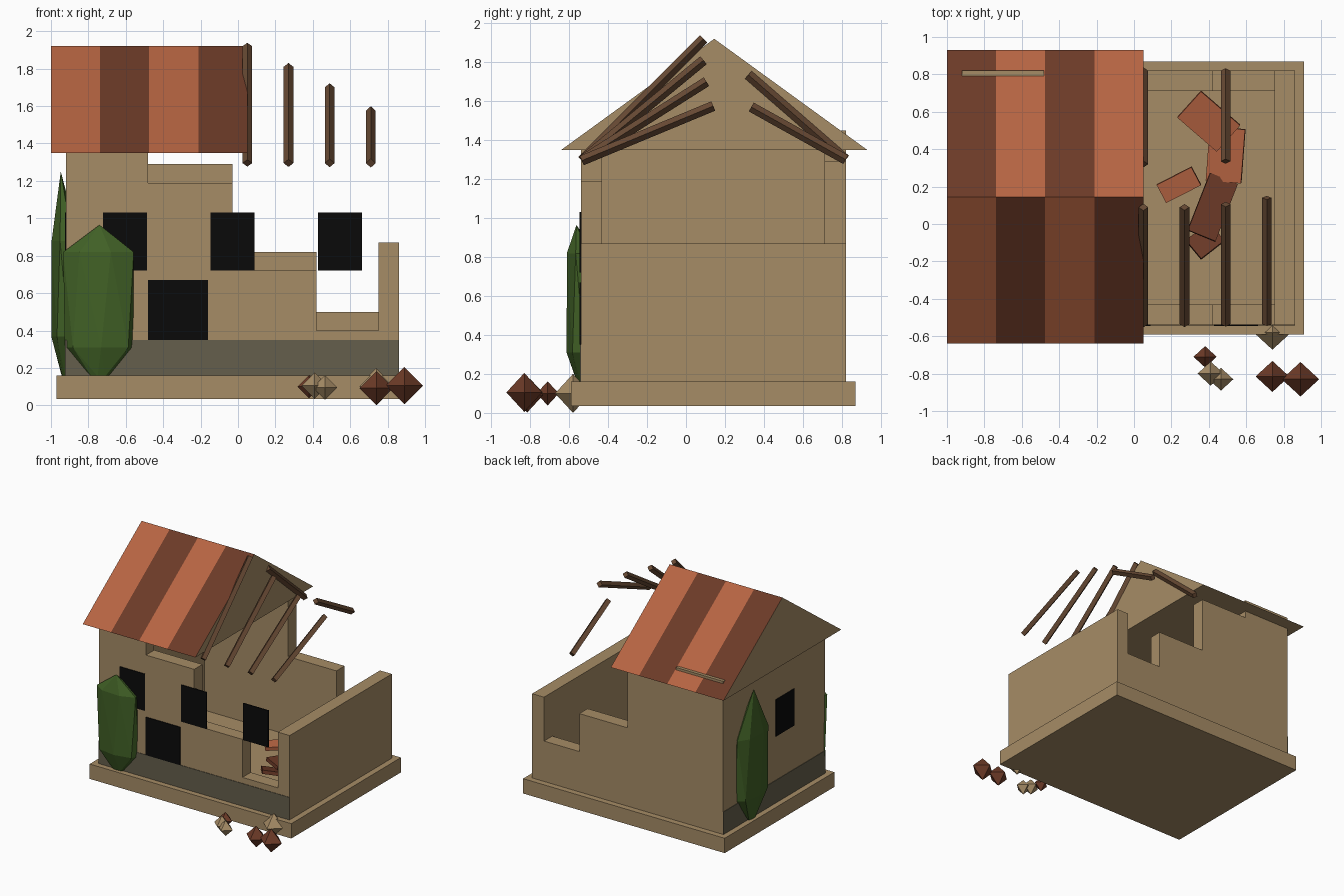
import bpy, bmesh, math
from mathutils import Vector, Matrix

if "Cube" in bpy.data.objects:
    bpy.data.objects.remove(bpy.data.objects["Cube"])


def material(name, rgb):
    lin = [((c / 255 + 0.055) / 1.055) ** 2.4 if c > 10 else c / 255 / 12.92 for c in rgb]
    m = bpy.data.materials.new(name)
    m.use_nodes = True
    m.diffuse_color = (*lin, 1)
    m.node_tree.nodes["Principled BSDF"].inputs["Base Color"].default_value = (*lin, 1)
    return m


TAN = material("tan plaster", (166, 140, 102))
STONE = material("grey stone", (101, 95, 76))
LIGHT = material("light roof tile", (182, 100, 66))
DARK = material("dark roof tile", (108, 58, 39))
WOOD = material("charred wood", (104, 74, 52))
LEAF = material("ivy green", (65, 97, 38))
BLACK = material("black opening", (10, 10, 10))


def finish(name, bm, *mats):
    bmesh.ops.recalc_face_normals(bm, faces=bm.faces)
    me = bpy.data.meshes.new(name)
    bm.to_mesh(me)
    bm.free()
    for m in mats:
        me.materials.append(m)
    ob = bpy.data.objects.new(name, me)
    bpy.context.collection.objects.link(ob)
    return ob


def box(name, x, y, z, mat):
    bm = bmesh.new()
    size = [b - a for a, b in (x, y, z)]
    mid = [(a + b) / 2 for a, b in (x, y, z)]
    bmesh.ops.create_cube(bm, size=1, matrix=Matrix.Translation(mid) @ Matrix.Diagonal((*size, 1)))
    return finish(name, bm, mat)


def stepped_wall(name, y, tops):
    # Outline in x/z, one flat top per section, extruded through the thickness
    edges = [X0, -0.48, -0.03, 0.42, X1 - T]
    outline = [(X0, Z0)]
    for a, b, h in zip(edges, edges[1:], tops):
        outline += [(a, h), (b, h)]
    outline.append((edges[-1], Z0))
    bm = bmesh.new()
    face = bm.faces.new([bm.verts.new((x, y, z)) for x, z in outline])
    ext = bmesh.ops.extrude_face_region(bm, geom=[face])["geom"]
    verts = [g for g in ext if isinstance(g, bmesh.types.BMVert)]
    bmesh.ops.translate(bm, verts=verts, vec=(0, T, 0))
    return finish(name, bm, TAN)


# Base slab and ruined walls
X0, X1, Y0, Y1, Z0, T = -0.92, 0.86, -0.54, 0.82, 0.16, 0.11
box("base_slab", (-0.97, 0.91), (-0.59, 0.87), (0.035, Z0), TAN)
front_tops = [1.35, 1.19, 0.72, 0.40]
stepped_wall("front_wall", Y0, front_tops)
stepped_wall("back_wall", Y1 - T, [h + 0.10 for h in front_tops])
box("right_end_wall", (X0, X0 + T), (Y0 + T, Y1 - T), (Z0, 1.35), TAN)
box("left_end_wall", (X1 - T, X1), (Y0, Y1), (Z0, 0.87), TAN)

# Stone footing bands
box("front_footing", (X0, X1), (Y0 - 0.004, Y0 + 0.002), (Z0, 0.35), STONE)
box("end_footing", (X0 - 0.004, X0 + 0.002), (Y0, Y1), (Z0, 0.35), STONE)

# Door and windows
for i, x in enumerate((-0.605, -0.03, 0.545)):
    box(f"front_window_{i + 1}", (x - 0.118, x + 0.118), (-0.546, -0.537), (0.72, 1.03), BLACK)
box("door", (-0.48, -0.16), (-0.546, -0.537), (0.35, 0.67), BLACK)
box("end_window", (-0.926, -0.917), (-0.12, 0.12), (0.72, 1.03), BLACK)

# Solid gable roof, tile stripes alternating along x and swapped on the back
R0, R1, EAVE, RIDGE, MID, HALF = -1.0, 0.05, 1.35, 1.92, 0.145, 0.785
bm = bmesh.new()
section = [(MID - HALF, EAVE), (MID, RIDGE), (MID + HALF, EAVE)]
rows = [[bm.verts.new((R0 + (R1 - R0) * i / 4, y, z)) for y, z in section] for i in range(5)]
bm.faces.new(rows[0])
bm.faces.new(rows[-1])
for i, (a, b) in enumerate(zip(rows, rows[1:])):
    for s in range(3):
        t = (s + 1) % 3
        f = bm.faces.new((a[s], a[t], b[t], b[s]))
        f.material_index = 0 if s == 2 else 1 + (i + s) % 2
finish("gable_roof", bm, TAN, LIGHT, DARK)


# Exposed rafters: square bars set on edge
def rafter(name, x, foot, head):
    a, b = Vector((x, *foot)), Vector((x, *head))
    rot = (b - a).to_track_quat("Z", "X").to_matrix().to_4x4()
    bm = bmesh.new()
    bmesh.ops.create_cone(bm, segments=4, radius1=0.026, radius2=0.026, depth=(b - a).length,
                          cap_ends=True, matrix=Matrix.Translation((a + b) / 2) @ rot)
    finish(name, bm, WOOD)


heads = [(0.09, 1.92), (0.09, 1.81), (0.105, 1.70), (0.14, 1.575)]
for i, head in enumerate(heads):
    rafter(f"front_rafter_{i + 1}", 0.05 + 0.22 * i, (-0.535, 1.295), head)
rafter("back_rafter_1", 0.05, (0.82, 1.30), (0.32, 1.735))
rafter("back_rafter_2", 0.49, (0.82, 1.30), (0.335, 1.57))


# Fallen roof slabs inside
def fallen_slab(name, loc, size, turn, tilt, mat):
    ob = box(name, *[(-s / 2, s / 2) for s in size], mat)
    ob.location = loc
    ob.rotation_euler = (math.radians(tilt), math.radians(-tilt), math.radians(turn))


slabs = [((0.40, 0.55, 0.34), (0.19, 0.28), 48, 8, LIGHT),
         ((0.49, 0.37, 0.30), (0.19, 0.29), -5, 6, LIGHT),
         ((0.42, 0.09, 0.30), (0.16, 0.33), -22, -6, DARK),
         ((0.24, 0.21, 0.34), (0.21, 0.11), 27, 7, LIGHT),
         ((0.38, -0.09, 0.27), (0.16, 0.13), 38, -10, DARK)]
for i, (loc, size, turn, tilt, mat) in enumerate(slabs):
    fallen_slab(f"fallen_slab_{i + 1}", loc, (*size, 0.03), turn, tilt, mat)

# Rubble: eight-sided stones
rubble = [((0.74, -0.815, 0.092), 0.09, DARK), ((0.89, -0.83, 0.105), 0.1, DARK),
          ((0.38, -0.71, 0.10), 0.062, DARK), ((0.74, -0.58, 0.10), 0.1, TAN),
          ((0.41, -0.80, 0.105), 0.07, TAN), ((0.465, -0.83, 0.095), 0.066, TAN)]
for i, (loc, r, mat) in enumerate(rubble):
    bm = bmesh.new()
    ring = [bm.verts.new((r * math.cos(k * math.pi / 2), 0.92 * r * math.sin(k * math.pi / 2), 0)) for k in range(4)]
    for tip in (bm.verts.new((0, 0, r)), bm.verts.new((0, 0, -r))):
        for k in range(4):
            bm.faces.new((ring[k], ring[(k + 1) % 4], tip))
    finish(f"rubble_stone_{i + 1}", bm, mat).location = loc


# Ivy clumps: flattened faceted pods pressed against the walls
def ivy(name, centre, half_wide, depth, bottom, top, shoulder, turn):
    n, h = 7, top - bottom
    bm = bmesh.new()
    rings = []
    for j, (frac, r) in enumerate(((0, 0.25), (0.19, 0.97), (shoulder, 1))):
        ang = [2 * math.pi * (k + 0.3 * j) / n for k in range(n)]
        rings.append([bm.verts.new((half_wide * r * math.cos(a), depth * r * math.sin(a), bottom + h * frac))
                      for a in ang])
    tip = bm.verts.new((0, -0.3 * depth, top))
    bm.faces.new(rings[0])
    for lo, hi in zip(rings, rings[1:]):
        for k in range(n):
            m = (k + 1) % n
            bm.faces.new((lo[k], lo[m], hi[k]))
            bm.faces.new((lo[m], hi[m], hi[k]))
    for k in range(n):
        bm.faces.new((rings[-1][k], rings[-1][(k + 1) % n], tip))
    ob = finish(name, bm, LEAF)
    ob.location = (*centre, 0)
    ob.rotation_euler.z = turn


ivy("front_ivy", (-0.74, -0.54), 0.195, 0.075, 0.155, 0.965, 0.82, 0)
ivy("end_ivy", (-0.925, 0.45), 0.20, 0.075, 0.16, 1.25, 0.66, -math.pi / 2)
